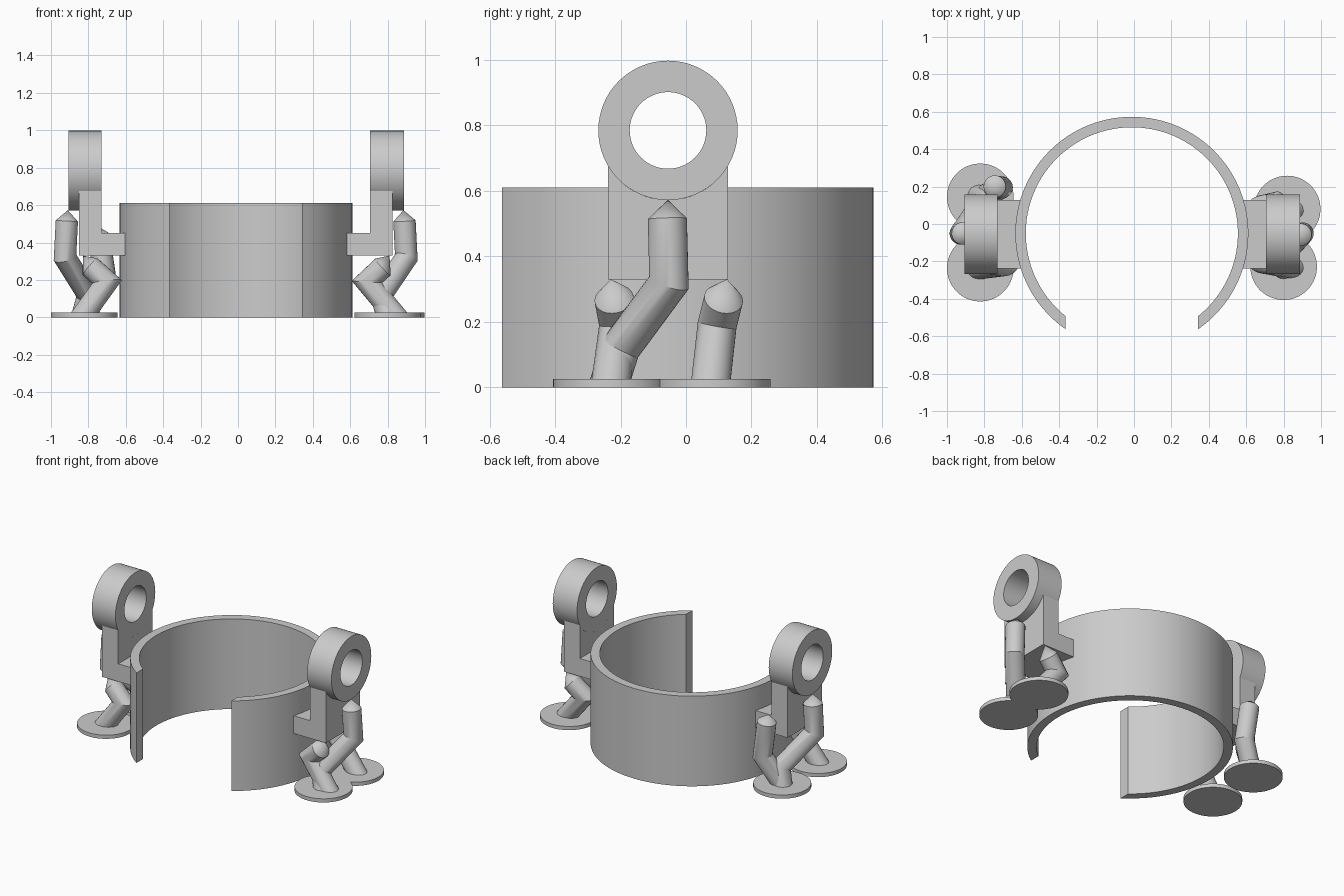
import bpy, bmesh, math
from mathutils import Vector

if "Cube" in bpy.data.objects:
    bpy.data.objects.remove(bpy.data.objects["Cube"])

grey = bpy.data.materials.new("plain grey")
grey.diffuse_color = (0.6, 0.6, 0.6, 1)
grey.use_nodes = True
grey.node_tree.nodes["Principled BSDF"].inputs["Base Color"].default_value = grey.diffuse_color


def finish(name, bm):
    bmesh.ops.recalc_face_normals(bm, faces=bm.faces)
    me = bpy.data.meshes.new(name)
    bm.to_mesh(me)
    bm.free()
    me.materials.append(grey)
    ob = bpy.data.objects.new(name, me)
    bpy.context.collection.objects.link(ob)
    bpy.ops.object.select_all(action='DESELECT')
    bpy.context.view_layer.objects.active = ob
    ob.select_set(True)
    bpy.ops.object.shade_smooth_by_angle(angle=math.radians(25))


def band(name, outer, inner, lo, hi, to3d, closed):
    """Solid strip between two matching 2D outlines, extruded from lo to hi."""
    bm = bmesh.new()
    rows = [[bm.verts.new(to3d(p, h)) for p in line]
            for line, h in ((outer, lo), (outer, hi), (inner, hi), (inner, lo))]
    n = len(outer)
    for i in range(n if closed else n - 1):
        j = (i + 1) % n
        for a, b in zip(rows, rows[1:] + rows[:1]):
            bm.faces.new((a[i], a[j], b[j], b[i]))
    if not closed:
        for i in (0, n - 1):
            bm.faces.new([r[i] for r in rows])
    finish(name, bm)


def prism(name, pts, lo, hi, to3d):
    bm = bmesh.new()
    a = [bm.verts.new(to3d(p, lo)) for p in pts]
    b = [bm.verts.new(to3d(p, hi)) for p in pts]
    bm.faces.new(a)
    bm.faces.new(b)
    for i in range(len(pts)):
        j = (i + 1) % len(pts)
        bm.faces.new((a[i], a[j], b[j], b[i]))
    finish(name, bm)


def arc(cx, cy, r, a0, a1, n):
    return [(cx + r * math.cos(a0 + (a1 - a0) * i / n),
             cy + r * math.sin(a0 + (a1 - a0) * i / n)) for i in range(n + 1)]


def strut(name, path, r=0.06, n=24):
    """Mitred round tube through the path; the last point is a cone tip."""
    p = [Vector(q) for q in path]
    bm = bmesh.new()
    d = (p[1] - p[0]).normalized()
    u = d.orthogonal().normalized()
    w = d.cross(u)
    ring = [p[0] + r * (u * math.cos(t) + w * math.sin(t))
            for t in (2 * math.pi * i / n for i in range(n))]
    ring = [v - d * ((v.z - p[0].z) / d.z) for v in ring]
    prev = [bm.verts.new(v) for v in ring]
    bm.faces.new(prev)
    for k in range(1, len(p) - 1):
        d = (p[k] - p[k - 1]).normalized()
        last = k == len(p) - 2
        nrm = d if last else d + (p[k + 1] - p[k]).normalized()
        ring = [v + d * ((p[k] - v).dot(nrm) / d.dot(nrm)) for v in ring]
        cur = [bm.verts.new(v) for v in ring]
        for i in range(n):
            j = (i + 1) % n
            bm.faces.new((prev[i], prev[j], cur[j], cur[i]))
        prev = cur
    tip = bm.verts.new(p[-1])
    for i in range(n):
        bm.faces.new((prev[i], prev[(i + 1) % n], tip))
    finish(name, bm)


up = lambda p, h: (p[0], p[1], h)       # extrude along z
across = lambda p, h: (h, p[0], p[1])   # extrude along x

# open main collar, ends cut straight along x = const
CX, CY = -0.0115, -0.05
lines = []
for r in (0.623, 0.567):
    a = math.acos(0.355 / r)
    lines.append(arc(CX, CY, r, -a, math.pi + a, 96))
band("collar", lines[0], lines[1], 0, 0.61, up, False)

# side brackets and upright eyelets
EY, EZ, ER = -0.055, 0.785, 0.213
half = 0.183
a = math.acos(half / ER)
plate = [(EY - half, 0.33), (EY + half, 0.33)] + arc(EY, EZ, ER, -a, a - math.pi, 32)
for side, arm, inner, mid, outer in (("right", 0.572, 0.705, 0.825, 0.887),
                                     ("left", -0.59, -0.73, -0.85, -0.907)):
    prism(side + "_bracket_plate", plate, inner, mid, across)
    prism(side + "_bracket_arm", [(EY - half, 0.33), (EY + half, 0.33),
          (EY + half, 0.45), (EY - half, 0.45)], arm, inner, across)
    circles = [arc(EY, EZ, r, 0, 2 * math.pi, 64)[:-1] for r in (ER, 0.117)]
    band(side + "_eyelet", circles[0], circles[1], inner, outer, across, True)

# foot discs
for name, x, y in (("right_front", 0.800, -0.228), ("right_back", 0.819, 0.08),
                   ("left_front", -0.822, -0.236), ("left_back", -0.822, 0.145)):
    prism(name + "_foot", arc(x, y, 0.178, 0, 2 * math.pi, 64)[:-1], 0, 0.025, up)

# bent support struts with pointed tips
struts = {
    "right_tall": [(0.80, -0.235, 0.01), (0.765, -0.20, 0.12), (0.90, -0.052, 0.32),
                   (0.89, -0.057, 0.515), (0.885, -0.055, 0.573)],
    "right_front_short": [(0.84, -0.23, 0.01), (0.69, -0.205, 0.19),
                          (0.775, -0.22, 0.27), (0.81, -0.23, 0.33)],
    "right_back_short": [(0.84, 0.075, 0.01), (0.69, 0.095, 0.19),
                         (0.775, 0.115, 0.27), (0.81, 0.125, 0.33)],
    "left_tall": [(-0.83, 0.15, 0.01), (-0.80, 0.13, 0.12), (-0.925, -0.05, 0.32),
                  (-0.915, -0.05, 0.515), (-0.91, -0.055, 0.573)],
    "left_front_short": [(-0.83, -0.236, 0.01), (-0.70, -0.22, 0.19),
                         (-0.79, -0.205, 0.27), (-0.83, -0.20, 0.33)],
    "left_back_short": [(-0.82, 0.14, 0.01), (-0.71, 0.195, 0.2),
                        (-0.745, 0.20, 0.44), (-0.755, 0.20, 0.49)],
}
for name, path in struts.items():
    strut(name + "_strut", path)
